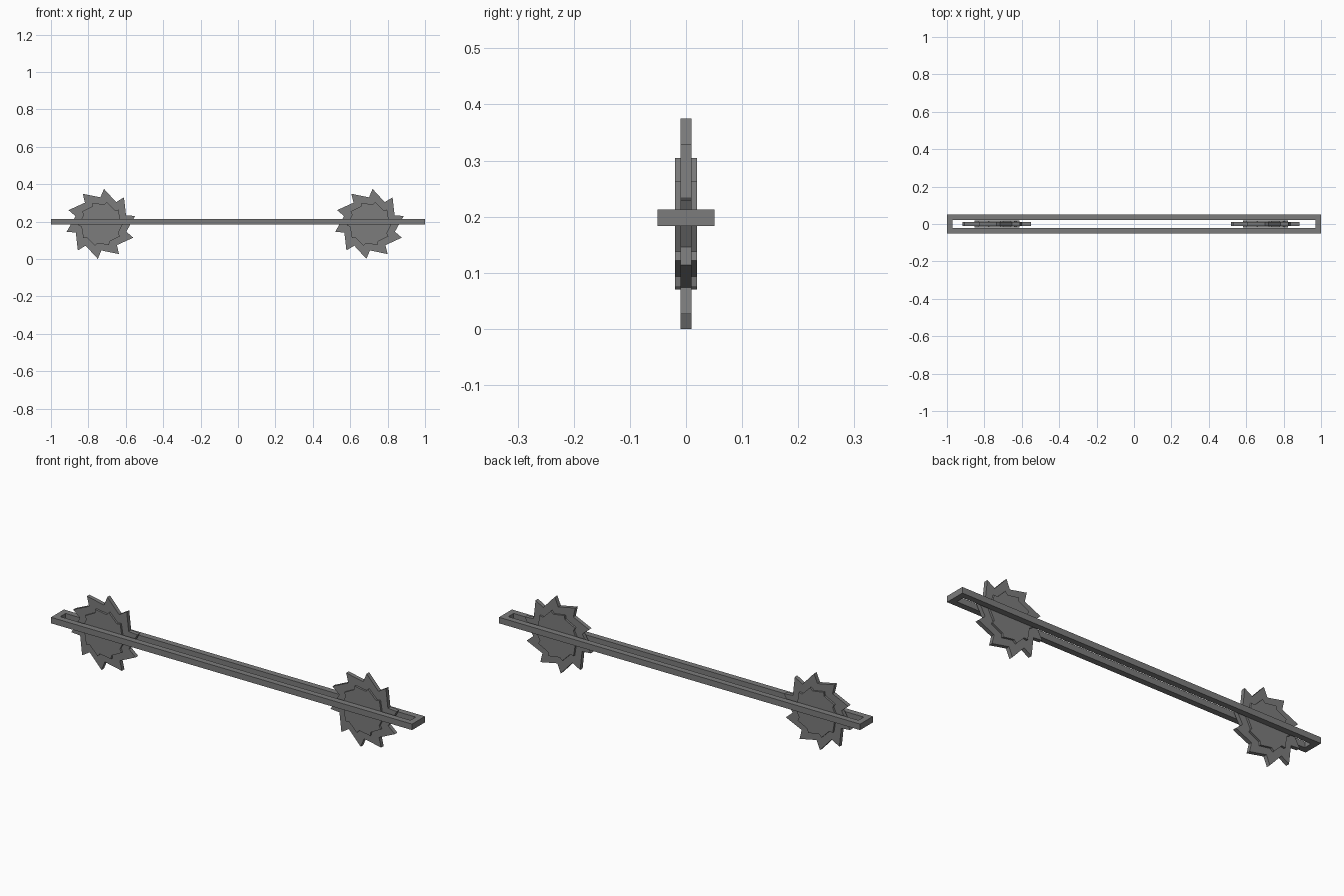
import bpy, bmesh
from math import radians, cos, sin

cube = bpy.data.objects.get("Cube")
if cube:
    bpy.data.objects.remove(cube, do_unlink=True)

steel = bpy.data.materials.new("dark_grey_steel")
steel.use_nodes = True
GREY = (0.2, 0.2, 0.2, 1)
steel.diffuse_color = GREY
steel.node_tree.nodes["Principled BSDF"].inputs["Base Color"].default_value = GREY

TEETH = 10


def finish(name, bm, location):
    bmesh.ops.recalc_face_normals(bm, faces=bm.faces)
    mesh = bpy.data.meshes.new(name)
    bm.to_mesh(mesh)
    bm.free()
    mesh.materials.append(steel)
    obj = bpy.data.objects.new(name, mesh)
    obj.location = location
    bpy.context.collection.objects.link(obj)
    return obj


def extrude_outline(bm, points, depth, axis):
    """Fill an outline and extrude it along one axis."""
    face = bm.faces.new([bm.verts.new(p) for p in points])
    result = bmesh.ops.extrude_face_region(bm, geom=[face])
    moved = [v for v in result["geom"] if isinstance(v, bmesh.types.BMVert)]
    bmesh.ops.translate(bm, verts=moved, vec=[depth * a for a in axis])


def saw_disc(name, x, tip, root, phase, lean, half):
    """Raked saw teeth: each root sits a few degrees behind its tip."""
    points = []
    for i in range(TEETH):
        base = phase + i * 360 / TEETH
        for radius, angle in ((tip, base), (root, base + lean)):
            a = radians(angle)
            points.append((radius * cos(a), -half, radius * sin(a)))
    bm = bmesh.new()
    extrude_outline(bm, points, 2 * half, (0, 1, 0))
    return finish(name, bm, (x, 0, 0.1875))


# Two saw blades, each a wide thin disc with a thicker toothed hub
for side, x in (("right", -0.733), ("left", 0.703)):
    saw_disc(side + "_blade", x, 0.188, 0.142, 85, 6, 0.01)
    saw_disc(side + "_hub", x, 0.121, 0.105, 75, 5, 0.02)

# Slotted track: a flat rectangle with a long open slot
bm = bmesh.new()
corners = ((-1, -1), (1, -1), (1, 1), (-1, 1))
outer = [bm.verts.new((sx, sy * 0.051, 0)) for sx, sy in corners]
inner = [bm.verts.new((sx * 0.97, sy * 0.021, 0)) for sx, sy in corners]
ring = [bm.faces.new((outer[i], outer[(i + 1) % 4], inner[(i + 1) % 4], inner[i]))
        for i in range(4)]
result = bmesh.ops.extrude_face_region(bm, geom=ring)
top = [v for v in result["geom"] if isinstance(v, bmesh.types.BMVert)]
bmesh.ops.translate(bm, verts=top, vec=(0, 0, 0.03))
finish("slotted_track", bm, (0, 0, 0.183))
